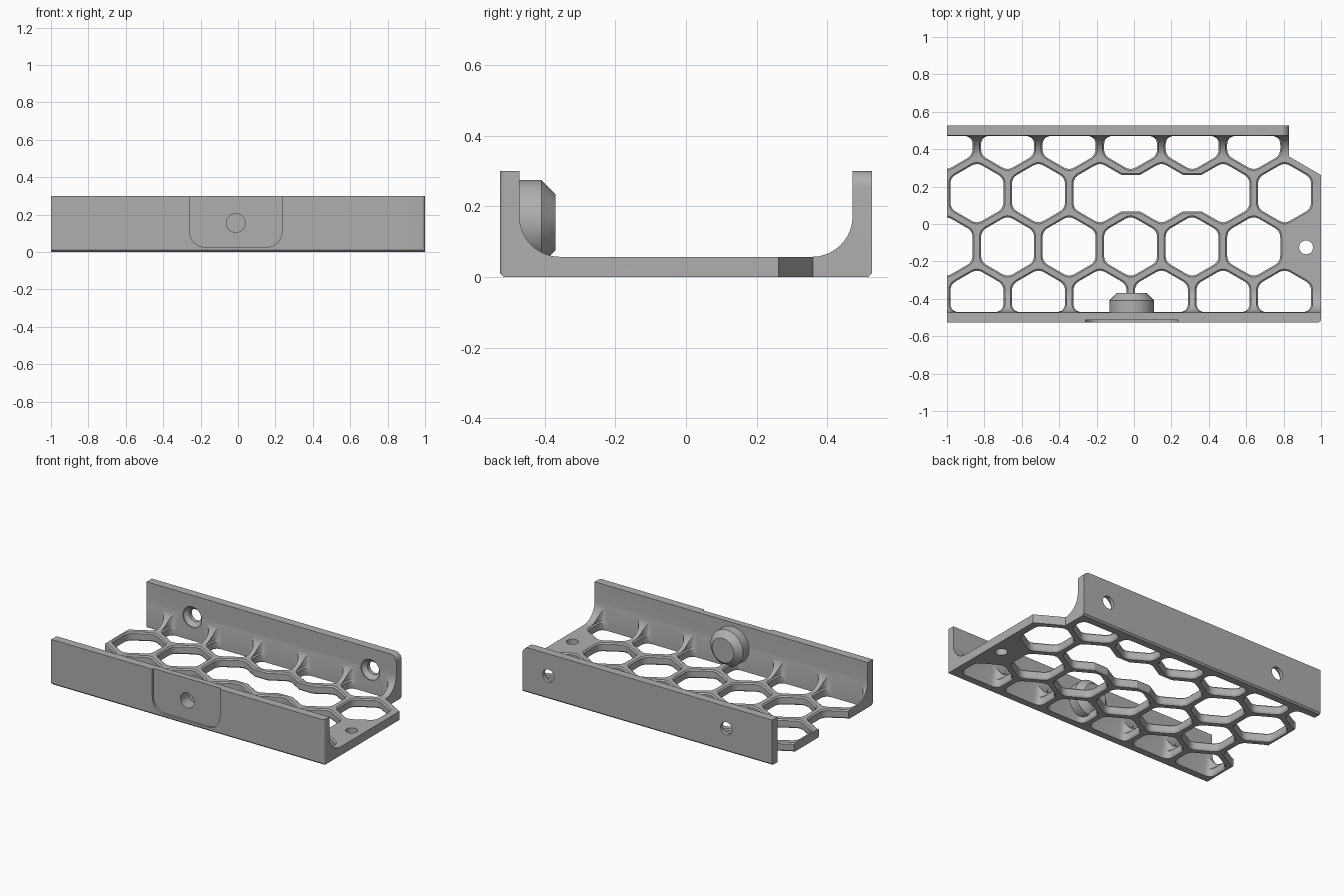
import bpy, bmesh, math
from mathutils import Vector

cube = bpy.data.objects.get("Cube")
if cube:
    bpy.data.objects.remove(cube, do_unlink=True)

grey = bpy.data.materials.new("matte grey")
grey.use_nodes = True
GREY = (0.43, 0.43, 0.43, 1)
grey.diffuse_color = GREY
grey.node_tree.nodes["Principled BSDF"].inputs["Base Color"].default_value = GREY

PITCH = 0.329            # hexagon spacing
WALL = 0.472             # inner face of both side walls
OUT = 0.527              # outer face of both side walls
TOP, FLOOR = 0.30, 0.057
MID_X, MID_Z = -0.012, 0.155


def loft(name, rings):
    """Closed solid through rings of equal length."""
    bm = bmesh.new()
    rows = [[bm.verts.new(p) for p in ring] for ring in rings]
    n = len(rows[0])
    for a, b in zip(rows, rows[1:]):
        for i in range(n):
            j = (i + 1) % n
            bm.faces.new((a[i], a[j], b[j], b[i]))
    bm.faces.new(rows[0])
    bm.faces.new(rows[-1])
    bmesh.ops.recalc_face_normals(bm, faces=bm.faces)
    mesh = bpy.data.meshes.new(name)
    bm.to_mesh(mesh)
    bm.free()
    mesh.materials.append(grey)
    obj = bpy.data.objects.new(name, mesh)
    bpy.context.collection.objects.link(obj)
    return obj


def prism(name, pts, axis, lo, hi):
    """Extrude a 2D outline along one axis."""
    def place(p, d):
        v = [p[0], p[1]]
        v.insert(axis, d)
        return v
    return loft(name, [[place(p, d) for p in pts] for d in (lo, hi)])


def lathe_y(name, x, z, profile, n=48):
    """Round part along y from (y, radius) pairs."""
    return loft(name, [[(x + r * math.cos(2 * math.pi * i / n), y,
                         z + r * math.sin(2 * math.pi * i / n))
                        for i in range(n)] for y, r in profile])


def rounded(pts, radii, n=6):
    """Soften the corners of an outline."""
    out = []
    for i, p in enumerate(pts):
        c, r = Vector(p), radii[i]
        a = c + (Vector(pts[i - 1]) - c).normalized() * r
        b = c + (Vector(pts[(i + 1) % len(pts)]) - c).normalized() * r
        for k in range(n + 1):
            t = k / n
            out.append(a * (1 - t) ** 2 + c * 2 * t * (1 - t) + b * t * t)
    return out


def cut(obj, cutter):
    cutter.hide_render = True
    mod = obj.modifiers.new("cut", 'BOOLEAN')
    mod.operation, mod.solver, mod.object = 'DIFFERENCE', 'EXACT', cutter
    bpy.ops.object.select_all(action='DESELECT')
    bpy.context.view_layer.objects.active = obj
    obj.select_set(True)
    bpy.ops.object.modifier_apply(modifier=mod.name)
    bpy.data.objects.remove(cutter, do_unlink=True)


def chamfered_hole(outline):
    """Vertical hole cutter that opens out at both floor faces."""
    levels = [(-0.02, 0.03), (0.01, 0), (FLOOR - 0.008, 0), (FLOOR, 0.008), (0.4, 0.008)]
    return loft("hole_cutter", [[(p[0], p[1], z) for p in outline(grow)]
                                for z, grow in levels])


def hexagon(cx, cy, side):
    """Hexagon outline; side -1 / 1 squares it off at the front / back wall."""
    def outline(grow):
        a = 0.142 + min(grow, 0.018)
        r = a / math.cos(math.pi / 6)
        if side:
            w = side * (WALL - 0.001)
            pts = [(cx + a, w), (cx + a, cy - side * r / 2), (cx, cy - side * r),
                   (cx - a, cy - side * r / 2), (cx - a, w)]
            return rounded(pts, [0.05, 0.035, 0.035, 0.035, 0.05])
        pts = [(cx + r * math.sin(k * math.pi / 3), cy + r * math.cos(k * math.pi / 3))
               for k in range(6)]
        return rounded(pts, [0.035] * 6)
    return outline


# Channel: floor and two walls with filleted inner corners
R = 0.115
fillet = [(-WALL + R - R * math.cos(t * math.pi / 24), FLOOR + R - R * math.sin(t * math.pi / 24))
          for t in range(13)]
half = [(0, 0), (-OUT + 0.01, 0), (-OUT, 0.01), (-OUT, TOP), (-WALL, TOP)] + fillet
section = half + [(-y, z) for y, z in reversed(half[1:])]
tray = prism("tray", section, 0, -1, 1)

# Shortened back corner following the last hexagon
cut(tray, prism("corner_cutter", [(0.83, 0.36), (1, 0.262), (1.2, 0.262), (1.2, 0.7), (0.83, 0.7)],
                2, -0.1, 0.5))


def corner(x, y, r):
    """Region outside a quarter round at the corner x, y."""
    sy = 1 if y > 0 else -1
    arc = [(x - r + r * math.sin(t * math.pi / 16), y - sy * (r - r * math.cos(t * math.pi / 16)))
           for t in range(9)]
    return arc + [(x + 0.1, y - sy * r), (x + 0.1, y + sy * 0.1), (x - r, y + sy * 0.1)]


cut(tray, prism("wall_round", corner(0.83, TOP, 0.045), 1, 0.4, 0.7))
cut(tray, prism("front_round", corner(1, -OUT, 0.018), 2, -0.1, 0.5))

# Honeycomb openings
for cy, start, side in ((0.45, -1.005, 1), (0.165, -0.84, 0), (-0.12, -1.005, 0), (-0.405, -0.84, -1)):
    for k in range(6):
        cut(tray, chamfered_hole(hexagon(start + k * PITCH, cy, side)))


# Long slot joining three hexagons
def slot(grow):
    g = min(grow, 0.018)
    return [(x, 0.165 + s * (0.098 + g)) for x, s in ((-0.182, -1), (0.476, -1), (0.476, 1), (-0.182, 1))]


cut(tray, chamfered_hole(slot))

# Floor screw hole
circle = [(0.92 + 0.037 * math.cos(t * math.pi / 16), -0.125 + 0.037 * math.sin(t * math.pi / 16))
          for t in range(32)]
cut(tray, prism("screw_cutter", circle, 2, -0.1, 0.2))

# Countersunk holes in the back wall
for x in (-0.665, 0.64):
    cut(tray, lathe_y("wall_hole", x, MID_Z,
                      [(0.4, 0.068), (WALL + 0.006, 0.068), (WALL + 0.03, 0.042), (0.6, 0.042)]))

# Shallow panel in the front wall
panel = rounded([(MID_X - 0.248, 0.4), (MID_X - 0.248, 0.025), (MID_X + 0.248, 0.025),
                 (MID_X + 0.248, 0.4)], [0.01, 0.1, 0.1, 0.01], 10)
cut(tray, prism("panel_cutter", panel, 1, -0.7, -OUT + 0.014))

# Round boss inside the front wall, with a blind hole from the front
boss = lathe_y("boss", MID_X, MID_Z, [(-0.49, 0.12), (-0.41, 0.12), (-0.37, 0.08)])
for part in (tray, boss):
    cut(part, lathe_y("boss_hole", MID_X, MID_Z, [(-0.7, 0.05), (-0.43, 0.05)]))

for part in (tray, boss):
    bpy.ops.object.select_all(action='DESELECT')
    bpy.context.view_layer.objects.active = part
    part.select_set(True)
    bpy.ops.object.shade_smooth_by_angle(angle=math.radians(25))
